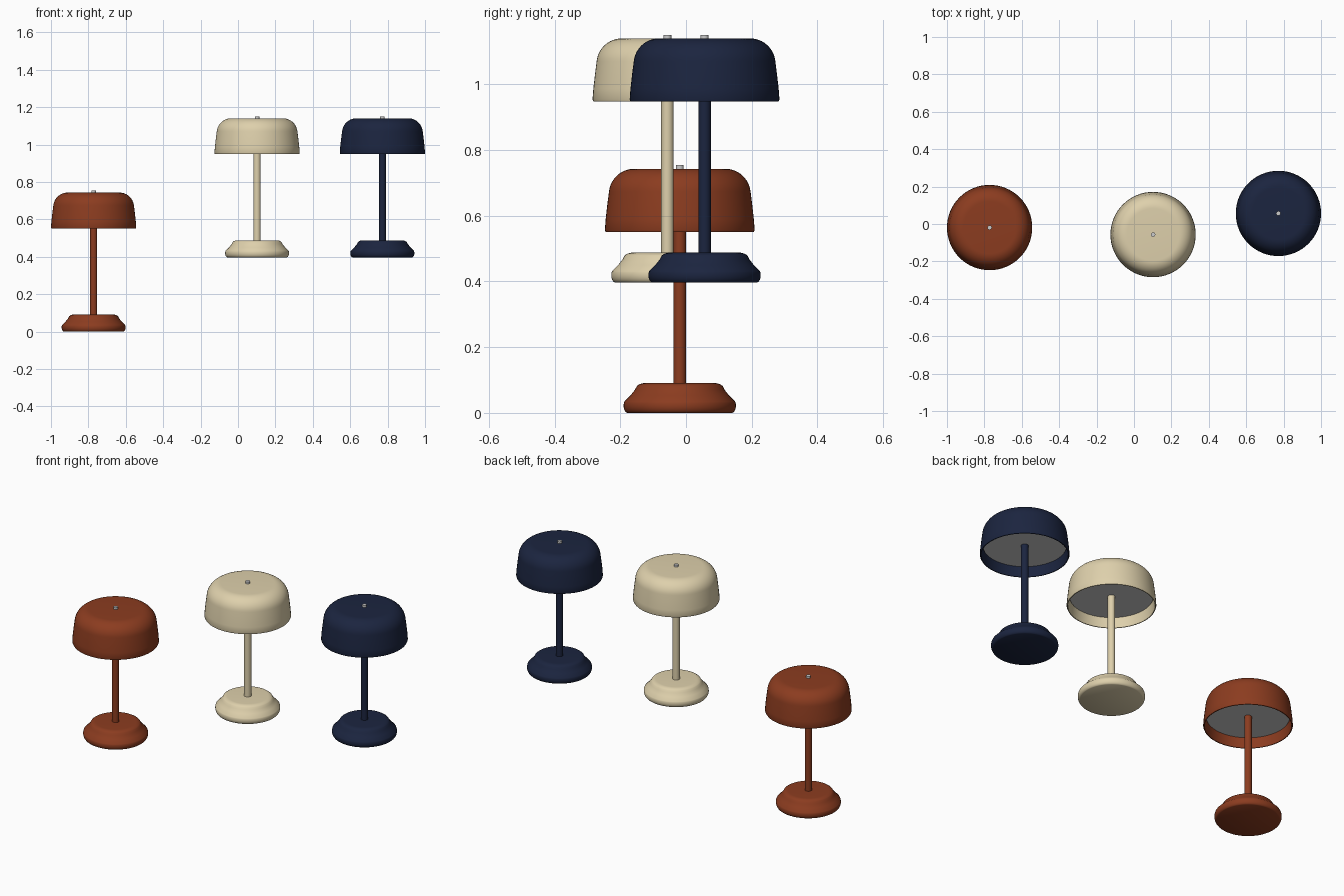
import bpy, bmesh, math

if "Cube" in bpy.data.objects:
    bpy.data.objects.remove(bpy.data.objects["Cube"])

SEGMENTS = 64


def material(name, rgb):
    mat = bpy.data.materials.new(name)
    mat.diffuse_color = (*rgb, 1)
    mat.use_nodes = True
    mat.node_tree.nodes["Principled BSDF"].inputs["Base Color"].default_value = mat.diffuse_color
    return mat


def arc(cr, cz, ar, az, start, end, steps=8):
    """Points on an elliptical arc in the (radius, height) plane."""
    pts = []
    for i in range(steps + 1):
        t = math.radians(start + (end - start) * i / steps)
        pts.append((cr + ar * math.cos(t), cz + az * math.sin(t)))
    return pts


def lathe(name, profile, place, mat=None, closed=False):
    """Revolve a (radius, height) profile about a vertical axis."""
    bm = bmesh.new()
    verts = [bm.verts.new((r, 0, z)) for r, z in profile]
    pairs = list(zip(verts, verts[1:]))
    if closed:
        pairs.append((verts[-1], verts[0]))
    edges = [bm.edges.new(p) for p in pairs]
    bmesh.ops.spin(bm, geom=verts + edges, axis=(0, 0, 1), cent=(0, 0, 0),
                   angle=math.tau, steps=SEGMENTS, use_duplicate=False)
    bmesh.ops.remove_doubles(bm, verts=bm.verts, dist=1e-5)
    bmesh.ops.recalc_face_normals(bm, faces=bm.faces)
    mesh = bpy.data.meshes.new(name)
    bm.to_mesh(mesh)
    bm.free()
    obj = bpy.data.objects.new(name, mesh)
    bpy.context.collection.objects.link(obj)
    obj.location = place
    if mat:
        mesh.materials.append(mat)
    bpy.ops.object.select_all(action='DESELECT')
    obj.select_set(True)
    bpy.context.view_layer.objects.active = obj
    bpy.ops.object.shade_smooth_by_angle(angle=math.radians(35))
    return obj


def cylinder(name, radius, z0, z1, place, mat=None):
    return lathe(name, [(0, z0), (radius, z0), (radius, z1), (0, z1)], place, mat)


# Base: flat underside, rounded foot, sloping shoulder, flat top
BASE = ([(0, 0), (0.160, 0)] + arc(0.158, 0.022, 0.013, 0.022, -70, 35)
        + [(0.150, 0.053), (0.136, 0.071)]
        + arc(0.105, 0.060, 0.036, 0.031, 45, 90, 5) + [(0, 0.091)])

# Shade: thin shell, flared wall, large rounded shoulder, flat top
SHADE = ([(0.221, 0.551), (0.2255, 0.551), (0.228, 0.557), (0.2255, 0.590),
          (0.221, 0.630)]
         + arc(0.139, 0.665, 0.077, 0.078, 6, 90, 12)
         + [(0, 0.743), (0, 0.736)]
         + arc(0.139, 0.665, 0.070, 0.071, 90, 6, 12)
         + [(0.214, 0.630), (0.2185, 0.590)])


def lamp(prefix, place, mat):
    lathe(prefix + "_base", BASE, place, mat)
    cylinder(prefix + "_stem", 0.019, 0.085, 0.615, place, mat)
    lathe(prefix + "_shade", SHADE, place, mat, closed=True)
    # Pale diffuser disc recessed inside the shade
    cylinder(prefix + "_diffuser", 0.213, 0.607, 0.615, place)
    # Small metal knob on top
    cylinder(prefix + "_finial", 0.012, 0.735, 0.754, place)


lamp("rust_lamp", (-0.772, -0.019, 0), material("rust", (0.26, 0.045, 0.014)))
lamp("cream_lamp", (0.102, -0.0565, 0.397), material("cream", (0.73, 0.63, 0.41)))
lamp("navy_lamp", (0.772, 0.0565, 0.397), material("navy", (0.011, 0.018, 0.05)))
